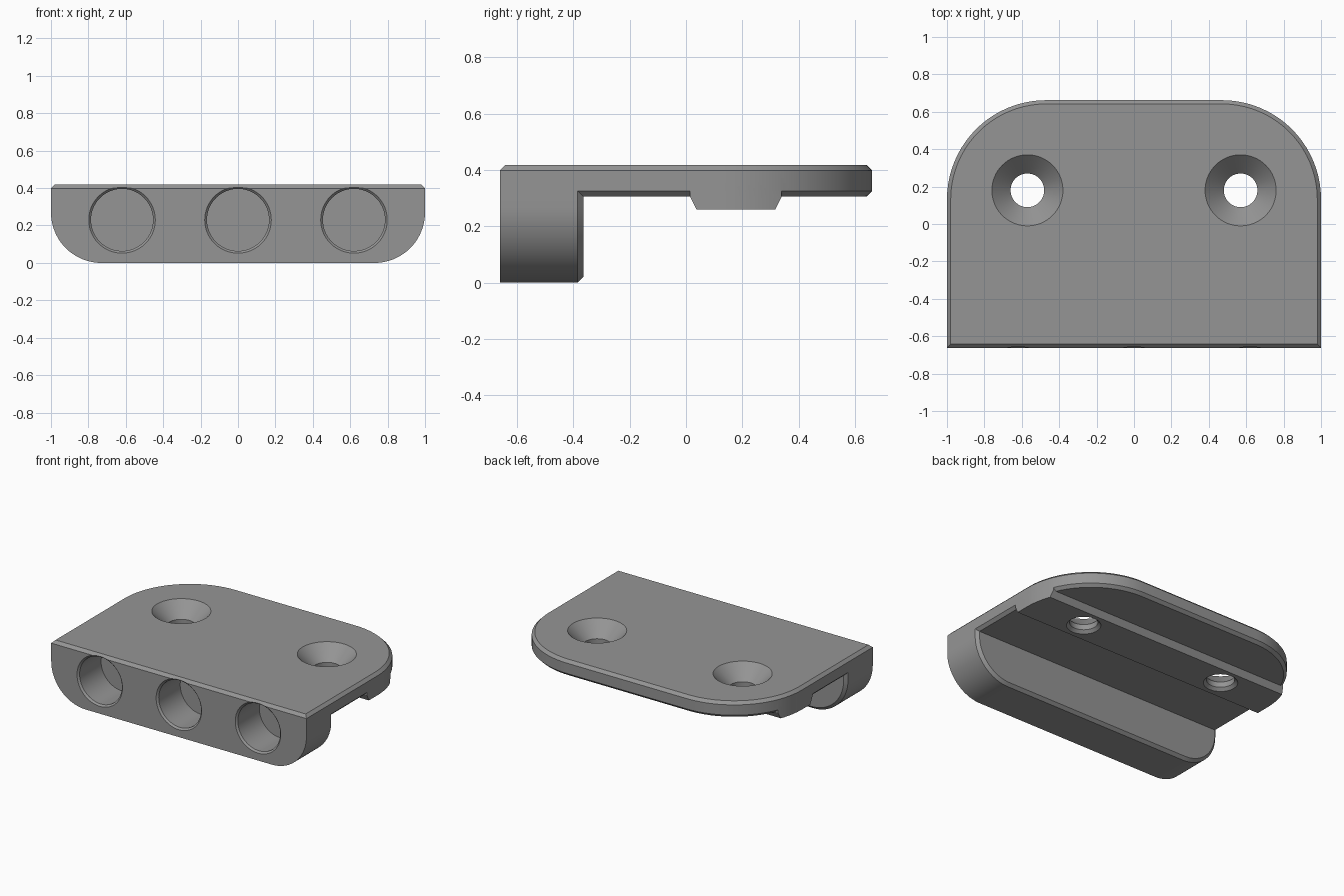
import bpy, bmesh, math

if "Cube" in bpy.data.objects:
    bpy.data.objects.remove(bpy.data.objects["Cube"])

H, Y, C = 0.418, 0.662, 0.02      # height, half depth, chamfer
Z_PLATE, Y_BLOCK = 0.305, -0.365  # underside of plate, back of block

grey = bpy.data.materials.new("grey")
grey.diffuse_color = (0.30, 0.30, 0.30, 1)
grey.use_nodes = True
grey.node_tree.nodes["Principled BSDF"].inputs["Base Color"].default_value = grey.diffuse_color


def loft(name, rings):
    """Closed solid through rings that share one point count."""
    bm = bmesh.new()
    loops = [[bm.verts.new(p) for p in ring] for ring in rings]
    n = len(loops[0])
    for a, b in zip(loops, loops[1:]):
        for i in range(n):
            j = (i + 1) % n
            bm.faces.new((a[i], a[j], b[j], b[i]))
    bm.faces.new(loops[0][::-1])
    bm.faces.new(loops[-1])
    bmesh.ops.recalc_face_normals(bm, faces=bm.faces)
    mesh = bpy.data.meshes.new(name)
    bm.to_mesh(mesh)
    bm.free()
    mesh.materials.append(grey)
    obj = bpy.data.objects.new(name, mesh)
    bpy.context.collection.objects.link(obj)
    return obj


def combine(target, other, operation):
    mod = target.modifiers.new(operation, 'BOOLEAN')
    mod.operation, mod.object, mod.solver = operation, other, 'EXACT'
    bpy.context.view_layer.objects.active = target
    bpy.ops.object.modifier_apply(modifier=mod.name)
    bpy.data.objects.remove(other, do_unlink=True)


def arch(half_width, base, top, r, inset, steps=20):
    """Flat-based outline with two rounded far corners, inset evenly."""
    pts = [(half_width - inset, base)]
    for sign, start in ((1, 0), (-1, 90)):
        for i in range(steps + 1):
            a = math.radians(start + 90 * i / steps)
            pts.append((sign * (half_width - r) + (r - inset) * math.cos(a),
                        top - r + (r - inset) * math.sin(a)))
    return pts + [(inset - half_width, base)]


def plan(inset, z):
    return [(x, y, z) for x, y in arch(1, inset - Y, Y, 0.53, inset)]


def block_ring(inset, y):
    # the arch is flipped so its rounded corners point down
    return [(x, y, -z) for x, z in arch(1, -0.36, 0, 0.27, inset)]


def turned(name, profile, place, n=64):
    """Round solid from (radius, height) pairs, positioned by place()."""
    return loft(name, [[place(r * math.cos(2 * math.pi * i / n),
                              r * math.sin(2 * math.pi * i / n), h)
                        for i in range(n)] for r, h in profile])


# top plate, chamfered above and below
body = loft("mounting_bracket", [plan(C, Z_PLATE), plan(0, Z_PLATE + C),
                                 plan(0, H - C), plan(C, H)])

# deep front block with rounded lower corners and chamfered back edge
block = loft("block", [block_ring(0, -Y), block_ring(0, Y_BLOCK - C),
                       block_ring(C, Y_BLOCK)])
combine(body, block, 'UNION')

# tapered rib under the plate, trimmed to the plate outline
rib_profile = [(0.015, 0.36), (0.015, 0.305), (0.037, 0.26),
               (0.318, 0.26), (0.34, 0.305), (0.34, 0.36)]
rib = loft("rib", [[(x, y, z) for y, z in rib_profile] for x in (-1.1, 1.1)])
combine(rib, loft("trim", [plan(0, 0.1), plan(0, 0.5)]), 'INTERSECT')
combine(body, rib, 'UNION')

# countersunk screw holes, lightly chamfered underneath
for cx in (-0.57, 0.57):
    screw = turned("screw_hole",
                   [(0.13, 0.24), (0.11, 0.26), (0.09, 0.28),
                    (0.09, 0.318), (0.19, H), (0.21, H + 0.02)],
                   lambda a, b, h: (cx + a, 0.18 + b, h))
    combine(body, screw, 'DIFFERENCE')

# three blind bores in the front
for cx in (-0.62, 0, 0.62):
    bore = turned("bore",
                  [(0.188, -Y - 0.01), (0.178, -Y), (0.166, -Y + 0.012), (0.166, -0.41)],
                  lambda a, b, h: (cx + a, h, 0.23 + b))
    combine(body, bore, 'DIFFERENCE')

# smooth curved walls, keep chamfers crisp
bpy.ops.object.select_all(action='DESELECT')
body.select_set(True)
bpy.context.view_layer.objects.active = body
bpy.ops.object.shade_smooth_by_angle(angle=math.radians(20))
